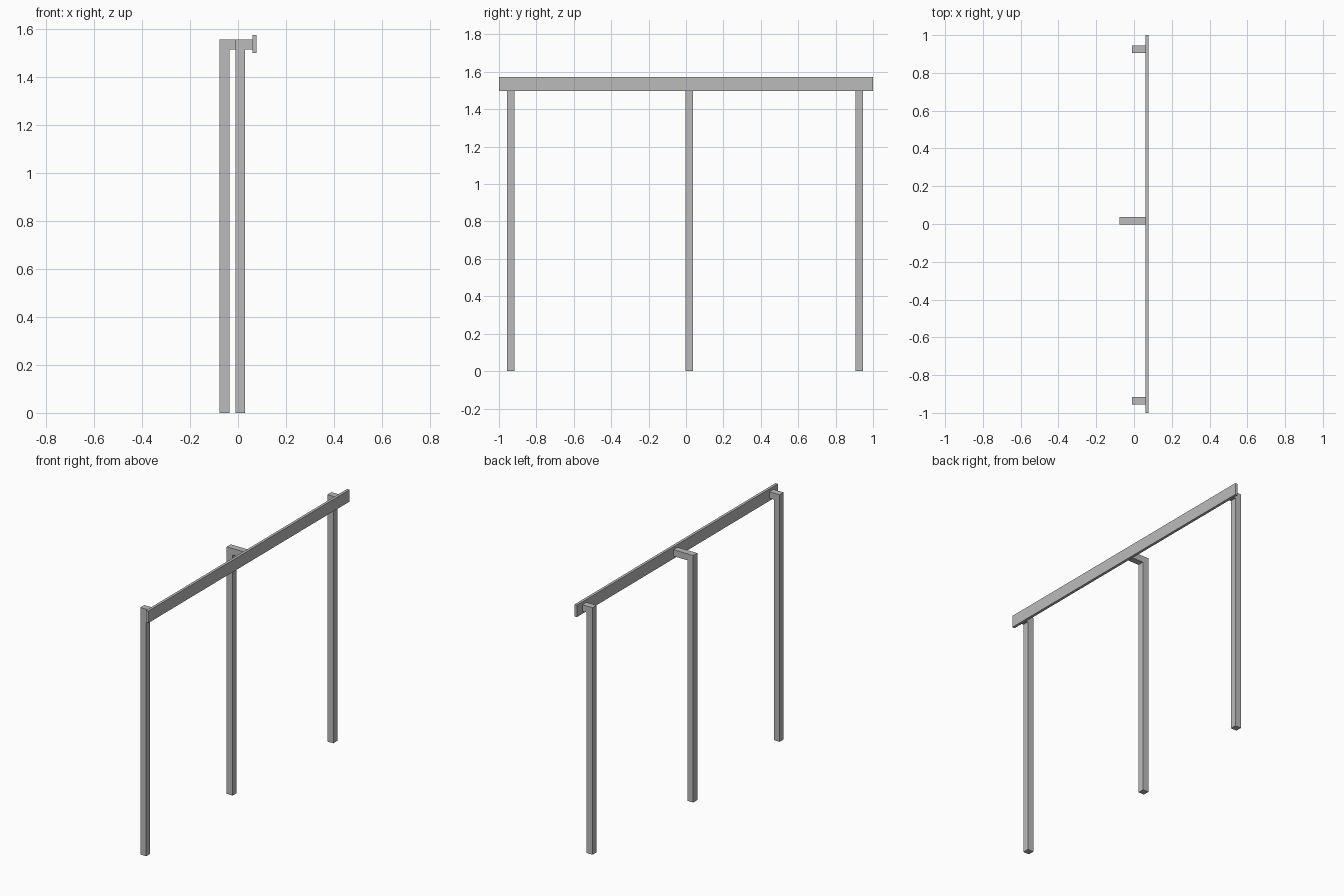
import bpy
import bmesh

cube = bpy.data.objects.get("Cube")
if cube:
    bpy.data.objects.remove(cube, do_unlink=True)

# Single metal colour
GREY = (0.5, 0.5, 0.5, 1.0)
metal = bpy.data.materials.new("grey_metal")
metal.use_nodes = True
metal.diffuse_color = GREY
metal.node_tree.nodes["Principled BSDF"].inputs["Base Color"].default_value = GREY

BAR = 0.041         # thickness of the square bar
POST_TOP = 1.555
RAIL_BACK, RAIL_FRONT = 0.06, 0.077


def extrude_profile(name, points, y_start, depth):
    """Extrude an x-z outline along +y into a solid."""
    bm = bmesh.new()
    face = bm.faces.new([bm.verts.new((x, y_start, z)) for x, z in points])
    result = bmesh.ops.extrude_face_region(bm, geom=[face])
    moved = [v for v in result["geom"] if isinstance(v, bmesh.types.BMVert)]
    bmesh.ops.translate(bm, verts=moved, vec=(0, depth, 0))
    bmesh.ops.recalc_face_normals(bm, faces=bm.faces)
    mesh = bpy.data.meshes.new(name)
    bm.to_mesh(mesh)
    bm.free()
    mesh.materials.append(metal)
    obj = bpy.data.objects.new(name, mesh)
    bpy.context.collection.objects.link(obj)
    return obj


# Posts, each bent at the top into an arm that reaches the rail
for name, x, y in (("front_post", -0.011, -0.956),
                   ("middle_post", -0.077, -0.002),
                   ("back_post", -0.011, 0.905)):
    under = POST_TOP - BAR
    outline = [(x, 0), (x + BAR, 0), (x + BAR, under), (RAIL_BACK, under),
               (RAIL_BACK, POST_TOP), (x, POST_TOP)]
    extrude_profile(name, outline, y, 0.04)

# Long flat rail
extrude_profile("rail", [(RAIL_BACK, 1.498), (RAIL_FRONT, 1.498),
                         (RAIL_FRONT, 1.573), (RAIL_BACK, 1.573)], -1, 2)
